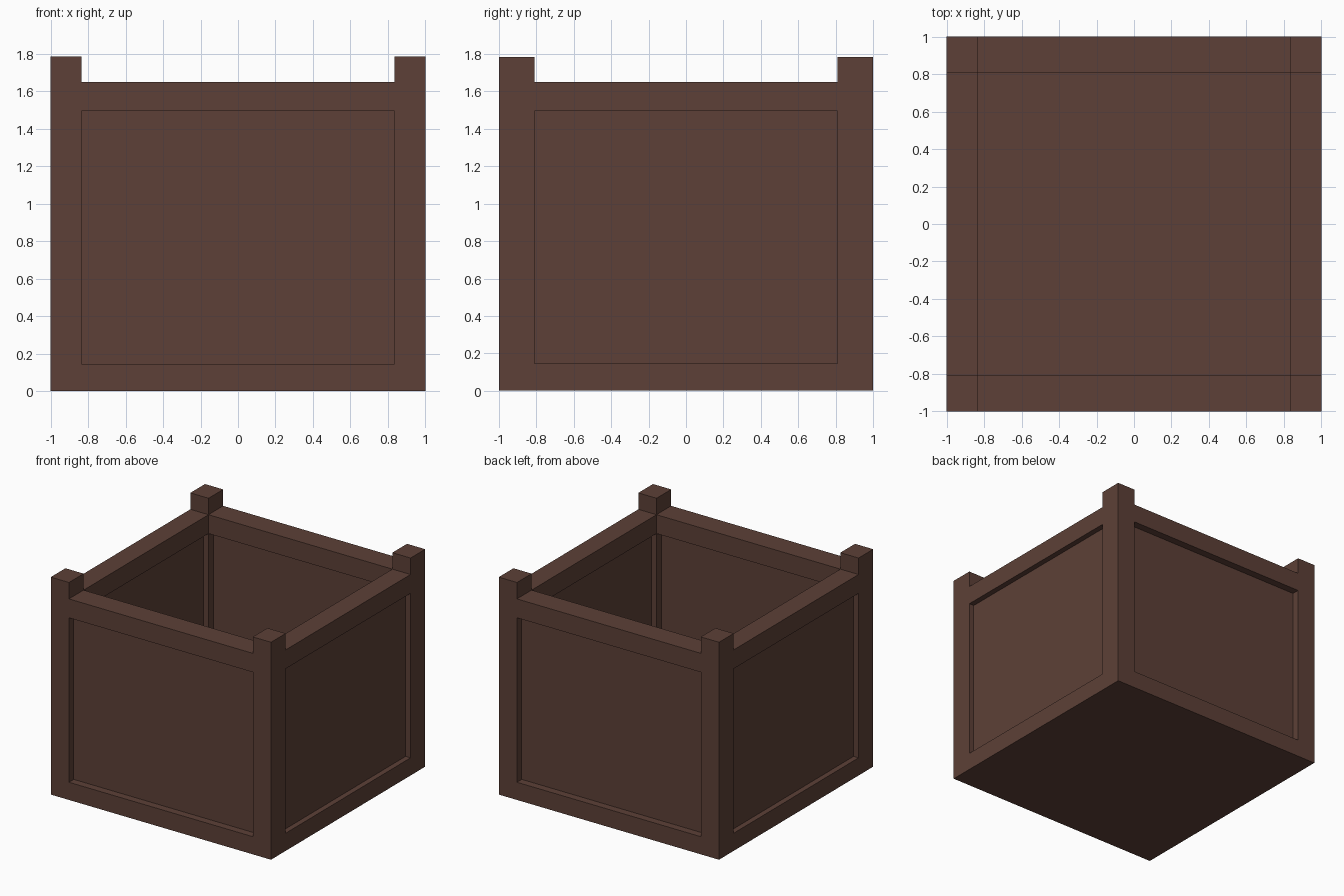
import bpy

if "Cube" in bpy.data.objects:
    bpy.data.objects.remove(bpy.data.objects["Cube"])

wood = bpy.data.materials.new("dark_wood")
wood.diffuse_color = (0.109, 0.051, 0.038, 1)
wood.use_nodes = True
wood.node_tree.nodes["Principled BSDF"].inputs["Base Color"].default_value = wood.diffuse_color

PX, PY = 0.165, 0.19        # post width along x and y
IX, IY = 1 - PX, 1 - PY     # inner faces of the frame
POST_H, TOP, TOP_LOW, LOW = 1.785, 1.65, 1.495, 0.145
RX, RY = 0.045, 0.062       # panel recess on x-facing and y-facing walls


def box(name, x, y, z):
    bpy.ops.mesh.primitive_cube_add(
        size=1, location=[(a + b) / 2 for a, b in (x, y, z)])
    ob = bpy.context.object
    ob.name = name
    ob.scale = [b - a for a, b in (x, y, z)]
    bpy.ops.object.transform_apply(location=False, rotation=False, scale=True)
    ob.data.materials.append(wood)
    return ob


def span(side, a, b):
    return sorted((side * a, side * b))


# Corner posts
for sx, nx in ((-1, "left"), (1, "right")):
    for sy, ny in ((-1, "front"), (1, "back")):
        box(f"{ny}_{nx}_post", span(sx, IX, 1), span(sy, IY, 1), (0, POST_H))

# Rails and recessed panels, front and back
for s, n in ((-1, "front"), (1, "back")):
    box(f"{n}_top_rail", (-IX, IX), span(s, IY, 1), (TOP_LOW, TOP))
    box(f"{n}_bottom_rail", (-IX, IX), span(s, IY, 1), (0, LOW))
    box(f"{n}_panel", (-IX, IX), span(s, IY + RY, 1 - RY), (LOW, TOP_LOW))

# Rails and recessed panels, left and right
for s, n in ((-1, "left"), (1, "right")):
    box(f"{n}_top_rail", span(s, IX, 1), (-IY, IY), (TOP_LOW, TOP))
    box(f"{n}_bottom_rail", span(s, IX, 1), (-IY, IY), (0, LOW))
    box(f"{n}_panel", span(s, IX + RX, 1 - RX), (-IY, IY), (LOW, TOP_LOW))

# Floor between the bottom rails
box("floor", (-IX, IX), (-IY, IY), (0, 0.03))
